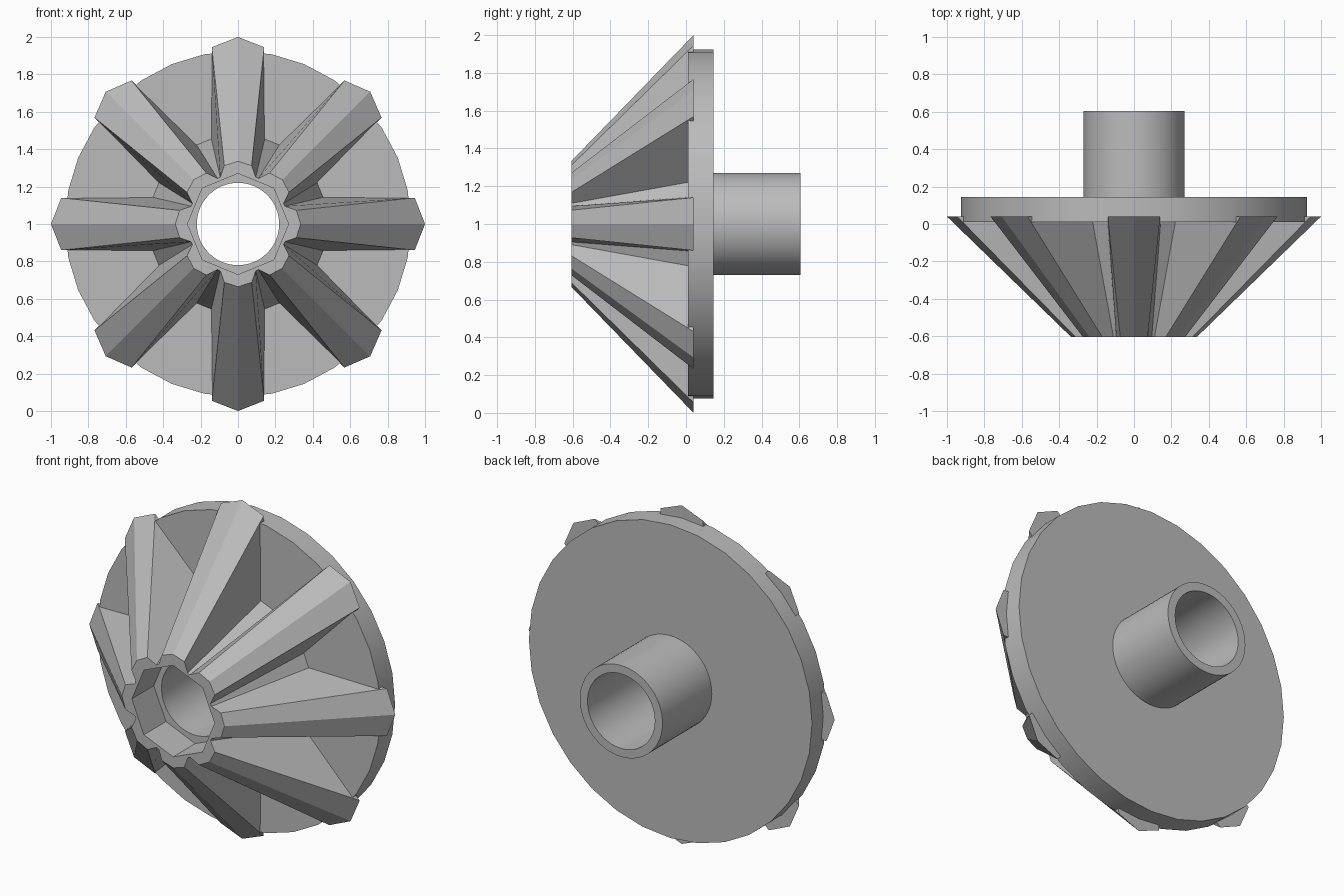
import bpy, bmesh
from math import radians, sin, cos, pi, hypot, atan2
from mathutils import Vector

if "Cube" in bpy.data.objects:
    bpy.data.objects.remove(bpy.data.objects["Cube"])

TEETH = 8
STEP = 2 * pi / TEETH
AXIS_Z = 1.0

grey = bpy.data.materials.new("plain grey")
grey.use_nodes = True
grey.diffuse_color = (0.5, 0.5, 0.5, 1)
grey.node_tree.nodes["Principled BSDF"].inputs["Base Color"].default_value = (0.5, 0.5, 0.5, 1)


def polar(r, a, y):
    """Point at angle a from straight up, around the gear's y axis."""
    return Vector((r * sin(a), y, AXIS_Z + r * cos(a)))


def ring(bm, r, y, count):
    return [bm.verts.new(polar(r, 2 * pi * i / count, y)) for i in range(count)]


def skin(bm, a, b):
    """Join two rings that have the same number of points."""
    n = len(a)
    for i in range(n):
        j = (i + 1) % n
        bm.faces.new((a[i], a[j], b[j], b[i]))


def finish(bm, name):
    bmesh.ops.recalc_face_normals(bm, faces=bm.faces)
    mesh = bpy.data.meshes.new(name)
    bm.to_mesh(mesh)
    bm.free()
    mesh.materials.append(grey)
    obj = bpy.data.objects.new(name, mesh)
    bpy.context.collection.objects.link(obj)
    return obj


def lathe(name, profile, count):
    """Spin a (radius, y) profile about the gear axis."""
    bm = bmesh.new()
    rings = [ring(bm, r, y, count) for r, y in profile]
    for a, b in zip(rings, rings[1:]):
        skin(bm, a, b)
    obj = finish(bm, name)
    bpy.ops.object.select_all(action="DESELECT")
    obj.select_set(True)
    bpy.context.view_layer.objects.active = obj
    bpy.ops.object.shade_smooth_by_angle(angle=radians(30))
    return obj


def tooth_outline(bm, tip, shoulder, root, y):
    """Closed outline: tip, shoulder, root, next root, next shoulder per tooth."""
    verts = []
    rs, sa = hypot(*shoulder), atan2(*shoulder)
    rr, ra = hypot(*root), atan2(*root)
    for k in range(TEETH):
        for r, a in ((tip, 0), (rs, sa), (rr, ra), (rr, STEP - ra), (rs, STEP - sa)):
            verts.append(bm.verts.new(polar(r, k * STEP + a, y)))
    return verts


# Toothed cone with an octagonal recess in its small end
bm = bmesh.new()
front = tooth_outline(bm, 0.335, (0.073, 0.312), (0.095, 0.25), -0.605)
back = tooth_outline(bm, 1.0, (0.14, 0.945), (0.145, 0.465), 0.04)
skin(bm, front, back)
mouth = ring(bm, 0.27, -0.605, TEETH)
floor = ring(bm, 0.27, -0.4, TEETH)
skin(bm, mouth, floor)
PER = 8
bore = ring(bm, 0.22, -0.4, TEETH * PER)
for k in range(TEETH):
    n = (k + 1) % TEETH
    # end face, recess ledge and the outer end of each tooth
    bm.faces.new(front[k * 5:k * 5 + 5] + [front[n * 5], mouth[n], mouth[k]])
    arc = [bore[(k * PER + i) % len(bore)] for i in range(PER + 1)]
    bm.faces.new(arc + [floor[n], floor[k]])
    bm.faces.new([back[k * 5 + i] for i in (-2, -1, 0, 1, 2)])
finish(bm, "toothed_cone")

# Round plate behind the teeth
lathe("back_plate", [(0.25, 0.01), (0.925, 0.01), (0.925, 0.145), (0.25, 0.145)], 32)

# Hollow shaft running through the plate
lathe("hub_tube", [(0.22, -0.4), (0.22, 0.605), (0.27, 0.605), (0.27, 0.0)], TEETH * PER)
